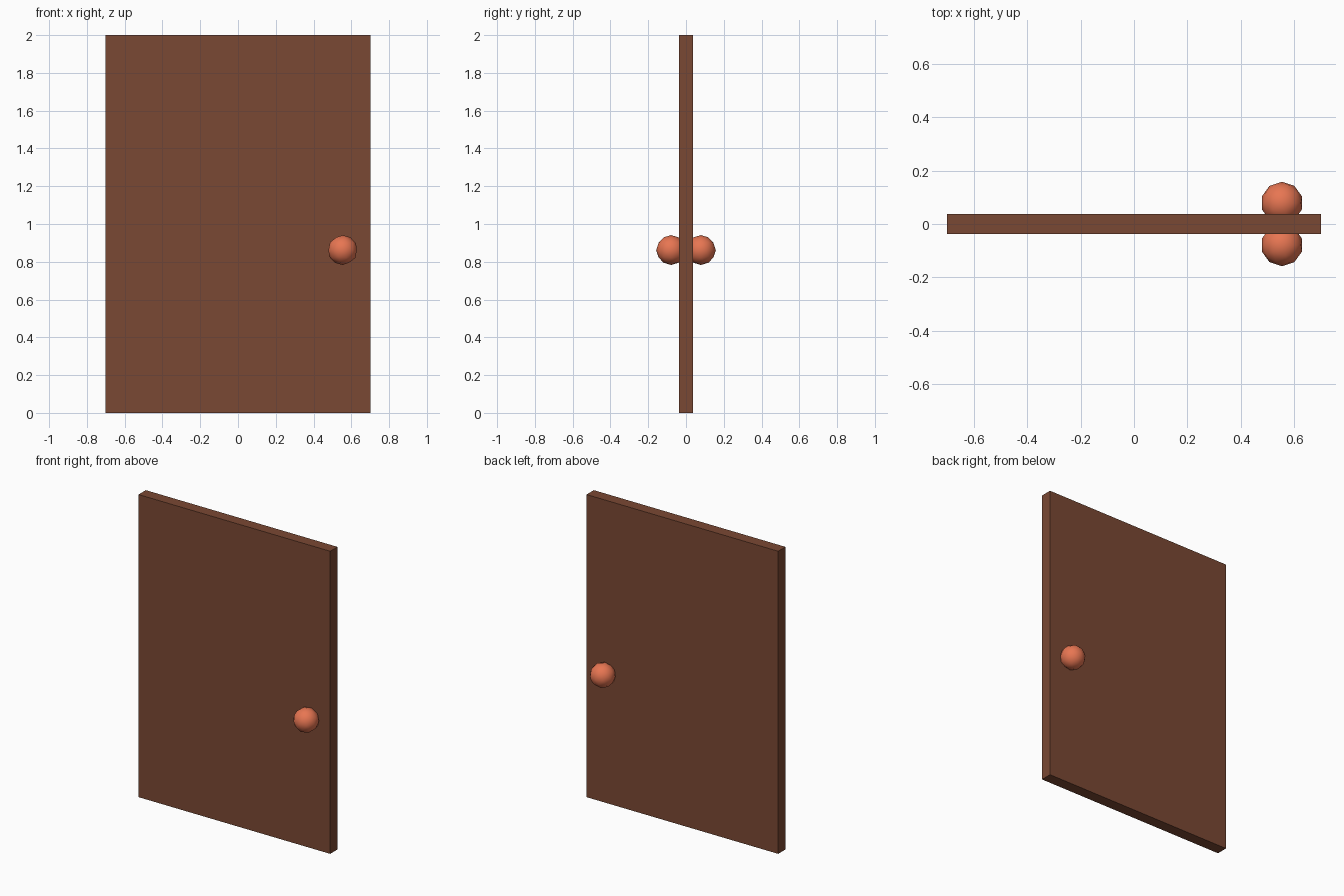
import bpy

if "Cube" in bpy.data.objects:
    bpy.data.objects.remove(bpy.data.objects["Cube"])


def material(name, color):
    mat = bpy.data.materials.new(name)
    mat.diffuse_color = (*color, 1)
    mat.use_nodes = True
    mat.node_tree.nodes["Principled BSDF"].inputs["Base Color"].default_value = mat.diffuse_color
    return mat


wood = material("wood", (0.195, 0.065, 0.033))
copper = material("copper", (0.80, 0.18, 0.085))

# Door panel: a plain slab standing on the ground
bpy.ops.mesh.primitive_cube_add(size=1, location=(0, 0, 1))
door = bpy.context.object
door.name = "door_panel"
door.scale = (1.402, 0.076, 2)
bpy.ops.object.transform_apply(location=False, rotation=False, scale=True)
door.data.materials.append(wood)

# Low-poly round knobs, one on each face
for name, side in (("front_knob", -1), ("back_knob", 1)):
    bpy.ops.mesh.primitive_ico_sphere_add(
        subdivisions=2, radius=0.079, location=(0.554, side * 0.079, 0.862))
    knob = bpy.context.object
    knob.name = name
    bpy.ops.object.shade_smooth()
    knob.data.materials.append(copper)
